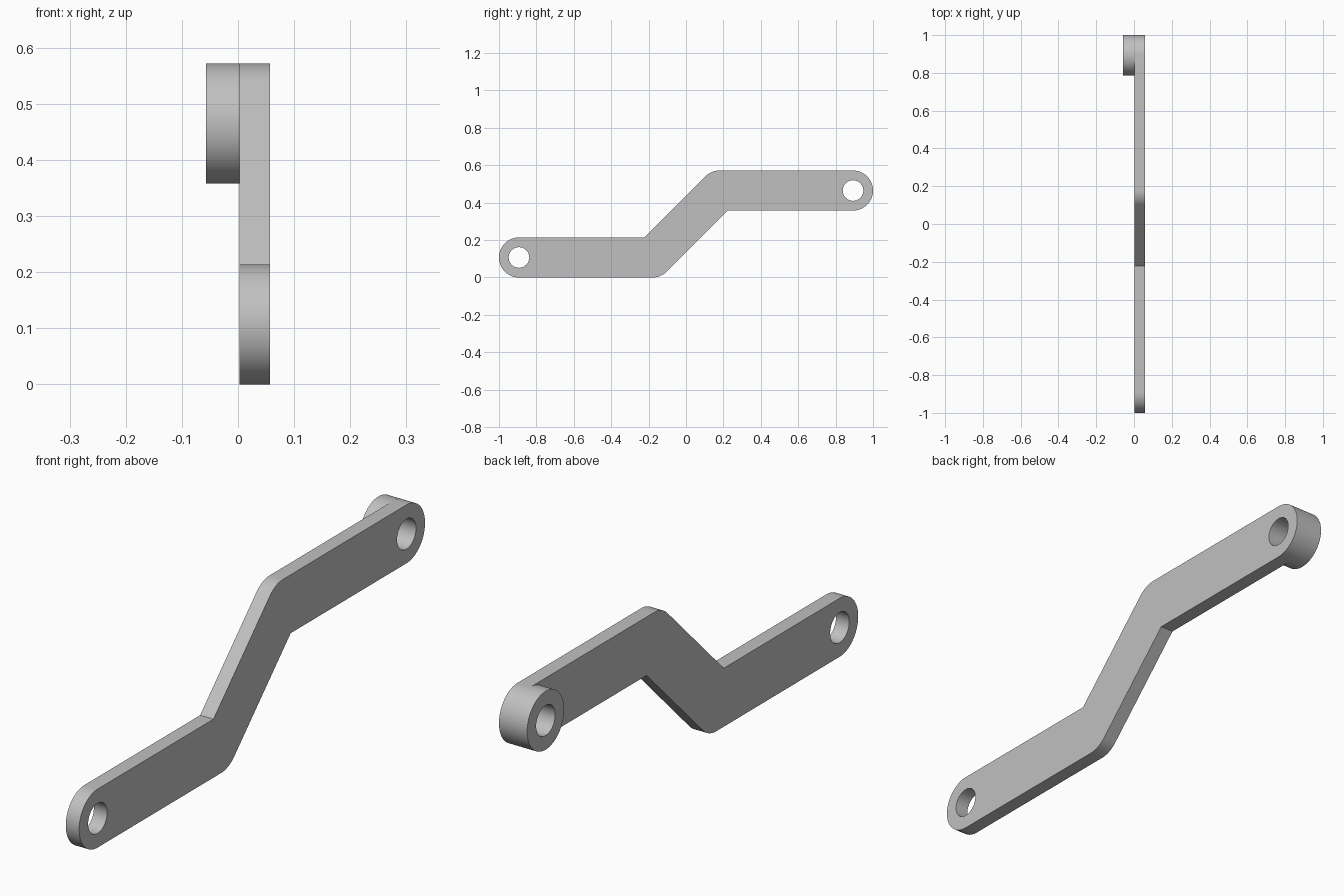
import bpy
import bmesh
from math import cos, sin, radians

if "Cube" in bpy.data.objects:
    bpy.data.objects.remove(bpy.data.objects["Cube"], do_unlink=True)

R = 0.107              # half width of the bar
HOLE = 0.055           # pin hole radius
PIN_Y, BEND_Y = 0.893, 0.179
LOW, HIGH = R, 0.465   # centre heights of the two arms
MID = (LOW + HIGH) / 2
SPLIT, SIDE = 0.003, 0.057

metal = bpy.data.materials.new("light grey metal")
metal.use_nodes = True
grey = (0.53, 0.53, 0.53, 1)
metal.diffuse_color = grey
metal.node_tree.nodes["Principled BSDF"].inputs["Base Color"].default_value = grey


def arc(cy, cz, r, start, end, steps):
    angles = [radians(start + (end - start) * i / steps) for i in range(steps + 1)]
    return [(cy + r * cos(a), cz + r * sin(a)) for a in angles]


def circle(cy, cz, r):
    return arc(cy, cz, r, 0, 360, 64)[:-1]


def extruded(name, loops, x0, x1):
    """Fill side-view loops (holes included) and extrude them along x."""
    curve = bpy.data.curves.new(name, "CURVE")
    curve.dimensions = "2D"
    curve.fill_mode = "BOTH"
    curve.extrude = (x1 - x0) / 2
    for loop in loops:
        spline = curve.splines.new("POLY")
        spline.points.add(len(loop) - 1)
        for point, (y, z) in zip(spline.points, loop):
            point.co = (y, z, 0, 1)
        spline.use_cyclic_u = True
    obj = bpy.data.objects.new(name, curve)
    bpy.context.collection.objects.link(obj)
    obj.rotation_euler = (radians(90), 0, radians(90))
    obj.location.x = (x0 + x1) / 2
    bpy.ops.object.select_all(action="DESELECT")
    obj.select_set(True)
    bpy.context.view_layer.objects.active = obj
    bpy.ops.object.convert(target="MESH")
    obj = bpy.context.object
    bm = bmesh.new()
    bm.from_mesh(obj.data)
    bmesh.ops.remove_doubles(bm, verts=bm.verts, dist=0.0001)
    bmesh.ops.recalc_face_normals(bm, faces=bm.faces)
    bm.to_mesh(obj.data)
    bm.free()
    obj.data.materials.clear()
    obj.data.materials.append(metal)
    bpy.ops.object.shade_smooth_by_angle(angle=radians(30))
    return obj


# Cranked bar: half the outline, repeated by a half turn about the middle
inner = R * sin(radians(22.5)) / cos(radians(22.5))
half = arc(-PIN_Y, LOW, R, 90, 270, 40)
half += arc(-BEND_Y, LOW, R, 270, 315, 12)
half.append((BEND_Y + inner, HIGH - R))
outline = half + [(-y, 2 * MID - z) for y, z in half]
extruded("cranked_bar",
         [outline, circle(-PIN_Y, LOW, HOLE), circle(PIN_Y, HIGH, HOLE)],
         SPLIT, SIDE)

# Round boss on the inner side of the raised end
extruded("pin_boss", [circle(PIN_Y, HIGH, R), circle(PIN_Y, HIGH, HOLE)],
         -SIDE, SPLIT)
